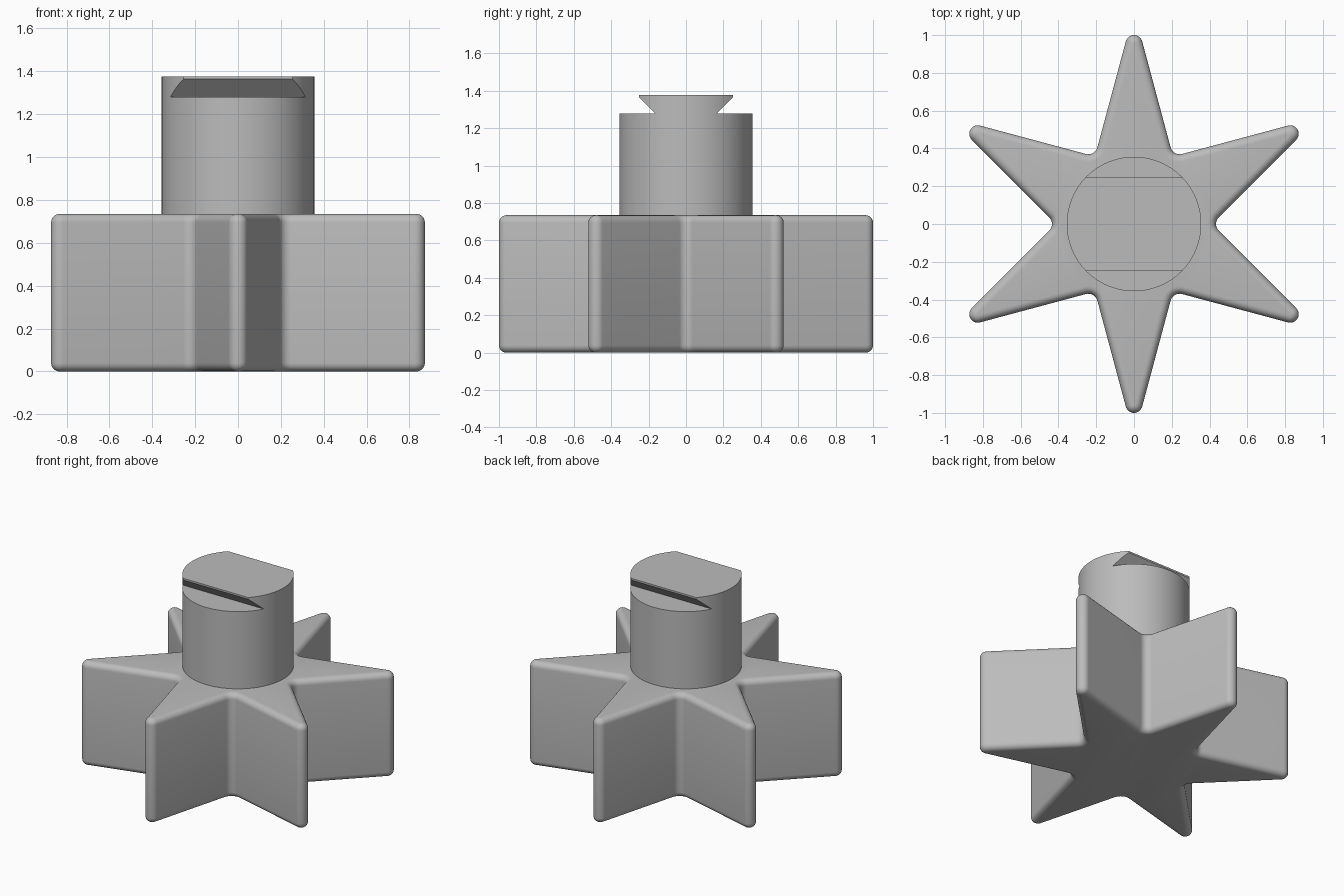
import bpy, bmesh
from math import sin, cos, pi, radians, sqrt, tan

cube = bpy.data.objects.get("Cube")
if cube:
    bpy.data.objects.remove(cube, do_unlink=True)

grey = bpy.data.materials.new("light grey")
grey.use_nodes = True
color = (0.5, 0.5, 0.5, 1)
grey.diffuse_color = color
grey.node_tree.nodes["Principled BSDF"].inputs["Base Color"].default_value = color

POINTS = 6
HEIGHT = 0.735
TIP_R, VALLEY_R, EDGE_R = 0.045, 0.05, 0.04
SHAFT_R, SHAFT_TOP, GROOVE_Z = 0.356, 1.377, 1.28


def star_outline(inset):
    """Star with rounded tips and valleys, shrunk evenly by inset."""
    sharp_tip = 1 - TIP_R + TIP_R / sin(radians(15))
    t = tan(radians(15))
    valley = sharp_tip * t / (0.5 + t * cos(pi / 6))
    tip_c, valley_c = 1 - TIP_R, valley + VALLEY_R * sqrt(2)
    pts = []
    for i in range(POINTS):
        a = pi / 6 + i * pi / 3
        for k in range(13):
            n = a + radians(-75 + 150 * k / 12)
            r = TIP_R - inset
            pts.append((tip_c * cos(a) + r * cos(n), tip_c * sin(a) + r * sin(n)))
        b = a + pi / 6
        for k in range(9):
            n = b + radians(45 - 90 * k / 8)
            r = VALLEY_R + inset
            pts.append((valley_c * cos(b) - r * cos(n), valley_c * sin(b) - r * sin(n)))
    return pts


def loft(name, rings):
    """Skin a stack of equal closed rings and cap both ends."""
    bm = bmesh.new()
    loops = [[bm.verts.new(p) for p in ring] for ring in rings]
    n = len(loops[0])
    for low, high in zip(loops, loops[1:]):
        for i in range(n):
            j = (i + 1) % n
            bm.faces.new((low[i], low[j], high[j], high[i]))
    bm.faces.new(loops[0][::-1])
    bm.faces.new(loops[-1])
    bmesh.ops.recalc_face_normals(bm, faces=bm.faces)
    mesh = bpy.data.meshes.new(name)
    bm.to_mesh(mesh)
    bm.free()
    obj = bpy.data.objects.new(name, mesh)
    bpy.context.collection.objects.link(obj)
    mesh.materials.append(grey)
    return obj


def activate(obj):
    bpy.ops.object.select_all(action='DESELECT')
    obj.select_set(True)
    bpy.context.view_layer.objects.active = obj


# Star knob with rounded upper and lower rims
rim = [k * pi / 2 / 6 for k in range(7)]
levels = [(EDGE_R * (1 - sin(a)), EDGE_R * (1 - cos(a))) for a in rim]
levels += [(d, HEIGHT - z) for d, z in reversed(levels)]
knob = loft("star_knob", [[(x, y, z) for x, y in star_outline(d)] for d, z in levels])

# Round shaft
circle = [(SHAFT_R * cos(2 * pi * k / 96), SHAFT_R * sin(2 * pi * k / 96)) for k in range(96)]
shaft = loft("shaft", [[(x, y, z) for x, y in circle] for z in (HEIGHT - 0.05, SHAFT_TOP)])

# Undercut both sides of the shaft top to leave a dovetail rail
undercut = [(0.25, 1.5), (0.25, 1.365), (0.165, GROOVE_Z), (0.5, GROOVE_Z), (0.5, 1.5)]
for side in (-1, 1):
    cutter = loft("rail_cutter", [[(x, side * y, z) for y, z in undercut] for x in (-0.5, 0.5)])
    cutter.hide_render = True
    activate(shaft)
    mod = shaft.modifiers.new("undercut", 'BOOLEAN')
    mod.operation, mod.solver, mod.object = 'DIFFERENCE', 'EXACT', cutter
    bpy.ops.object.modifier_apply(modifier=mod.name)
    bpy.data.objects.remove(cutter, do_unlink=True)

for obj in (knob, shaft):
    activate(obj)
    bpy.ops.object.shade_smooth_by_angle(angle=radians(30))
